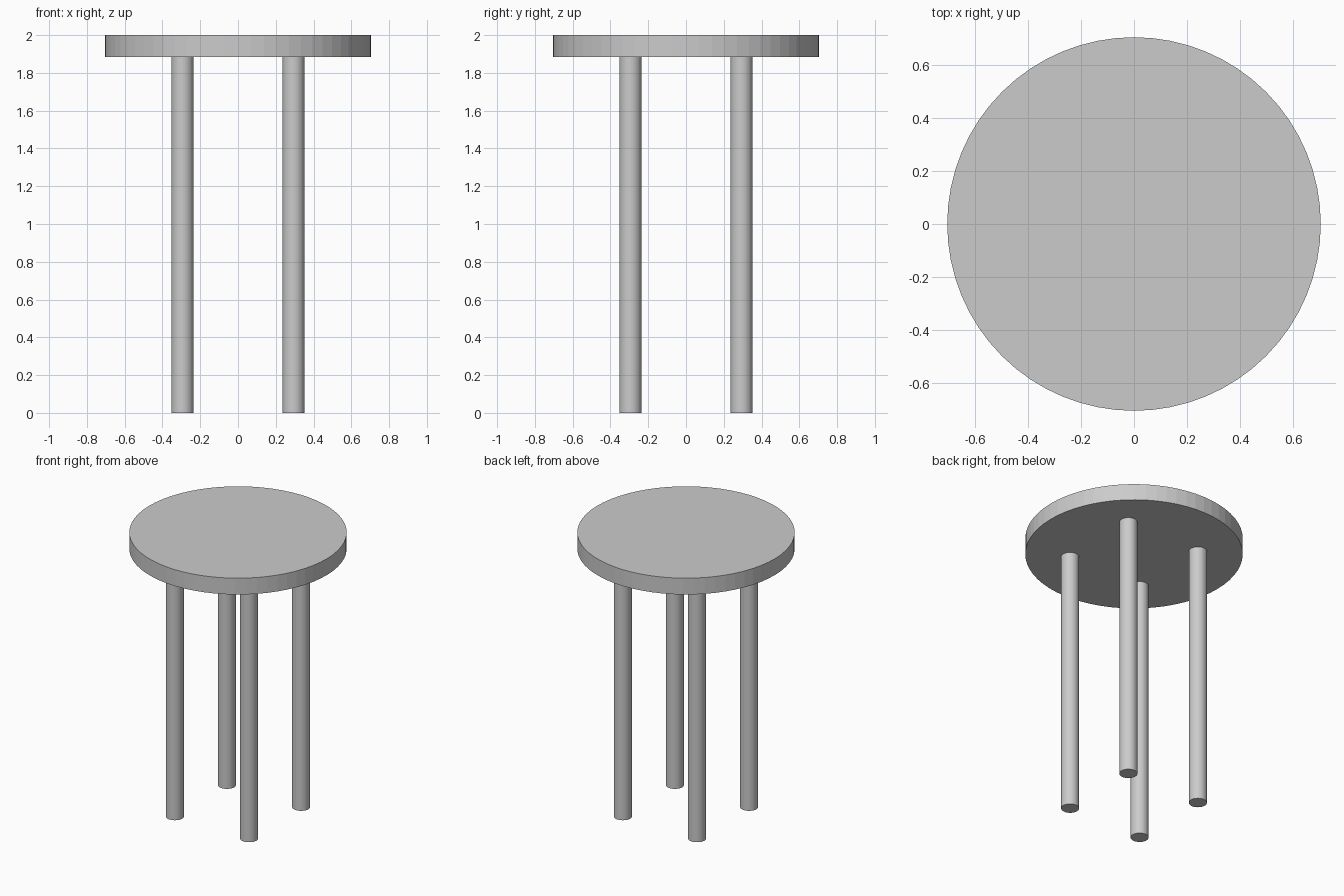
import bpy

if "Cube" in bpy.data.objects:
    bpy.data.objects.remove(bpy.data.objects["Cube"])


def cylinder(name, radius, z0, z1, x=0.0, y=0.0, sides=64):
    bpy.ops.mesh.primitive_cylinder_add(
        vertices=sides, radius=radius, depth=z1 - z0,
        location=(x, y, (z0 + z1) / 2))
    obj = bpy.context.object
    obj.name = name
    return obj


SEAT_BOTTOM = 1.883
LEG_OFFSET = 0.294

# Round seat, flat-shaded facets
cylinder("seat", 0.705, SEAT_BOTTOM, 2.0)

# Four straight round legs
for depth_name, sy in (("front", -1), ("back", 1)):
    for side_name, sx in (("left", -1), ("right", 1)):
        cylinder(f"{depth_name}_{side_name}_leg", 0.0585, 0.0, SEAT_BOTTOM,
                 sx * LEG_OFFSET, sy * LEG_OFFSET)
